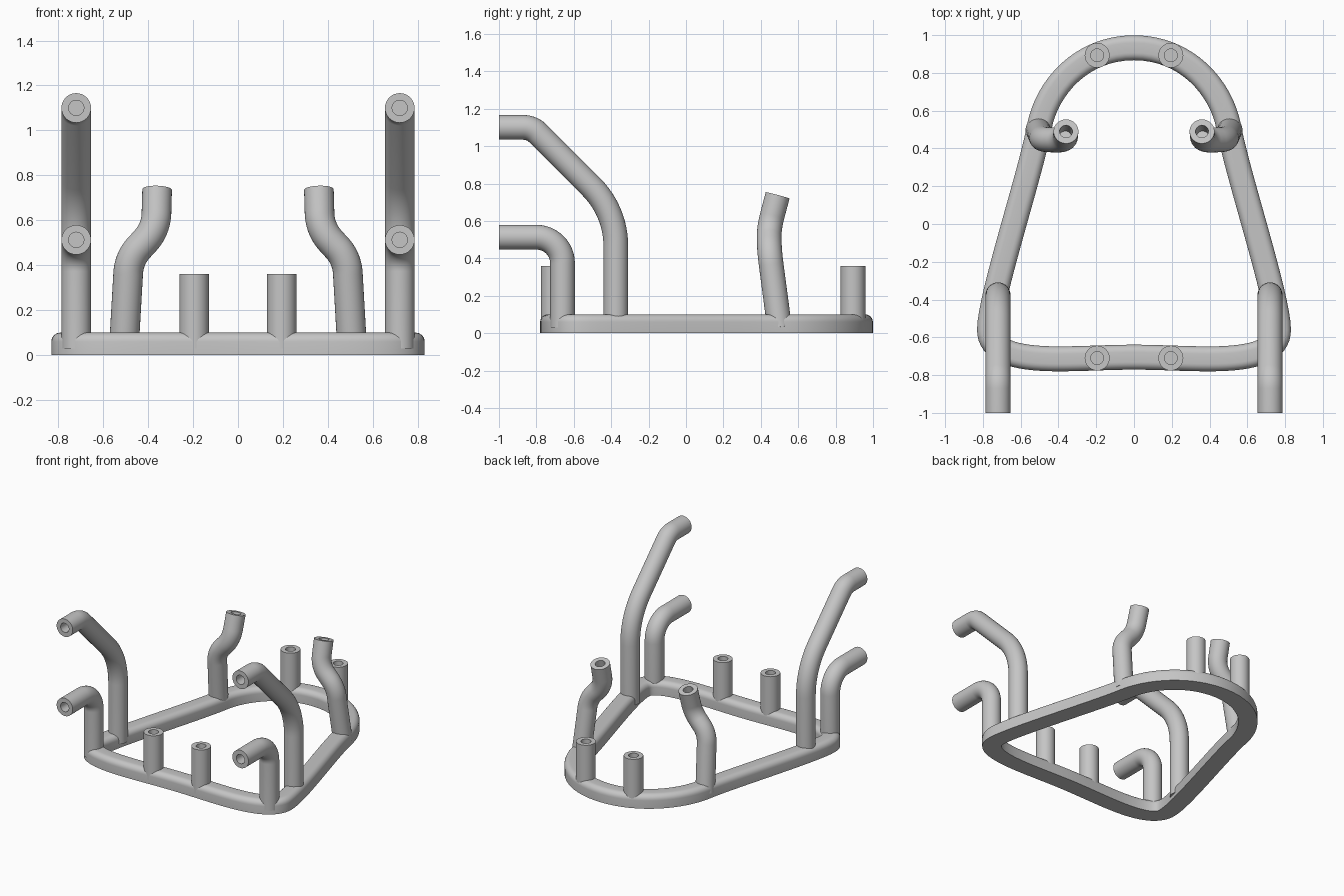
import bpy, bmesh, math
from mathutils import Vector
from mathutils.geometry import interpolate_bezier

cube = bpy.data.objects.get("Cube")
if cube:
    bpy.data.objects.remove(cube, do_unlink=True)

STEEL = bpy.data.materials.new("plain_grey_steel")
STEEL.use_nodes = True
GREY = (0.56, 0.56, 0.56, 1)
STEEL.diffuse_color = GREY
STEEL.node_tree.nodes["Principled BSDF"].inputs["Base Color"].default_value = GREY

TUBE_R, BORE_R, BORE_DEPTH, SIDES = 0.066, 0.034, 0.12, 32


def loft(name, rings, closed):
    """Skin a list of point rings; cap the ends unless the loft is closed."""
    bm = bmesh.new()
    loops = [[bm.verts.new(p) for p in ring] for ring in rings]
    n = len(loops[0])
    pairs = list(zip(loops, loops[1:]))
    if closed:
        pairs.append((loops[-1], loops[0]))
    for a, b in pairs:
        for i in range(n):
            j = (i + 1) % n
            bm.faces.new((a[i], a[j], b[j], b[i]))
    if not closed:
        bm.faces.new(loops[0][::-1])
        bm.faces.new(loops[-1])
    bmesh.ops.recalc_face_normals(bm, faces=bm.faces)
    mesh = bpy.data.meshes.new(name)
    bm.to_mesh(mesh)
    bm.free()
    mesh.materials.append(STEEL)
    obj = bpy.data.objects.new(name, mesh)
    bpy.context.collection.objects.link(obj)
    bpy.ops.object.select_all(action="DESELECT")
    obj.select_set(True)
    bpy.context.view_layer.objects.active = obj
    bpy.ops.object.shade_smooth_by_angle(angle=math.radians(35))
    return obj


def rounded_path(corners, radii, steps=12):
    """Polyline whose inner corners are replaced by arcs."""
    pts = [Vector(c) for c in corners]
    path = [pts[0]]
    for prev, cur, nxt, r in zip(pts, pts[1:], pts[2:], radii):
        u, v = (prev - cur).normalized(), (nxt - cur).normalized()
        half = u.angle(v) / 2
        centre = cur + (u + v).normalized() * r / math.sin(half)
        start = (cur + u * r / math.tan(half) - centre).normalized()
        end = (cur + v * r / math.tan(half) - centre).normalized()
        path += [centre + start.slerp(end, i / steps) * r for i in range(steps + 1)]
    return path + [pts[-1]]


def tube(name, corners, radii=()):
    """Round tube along a path, with a blind bore in its free end."""
    path = rounded_path(corners, radii)
    tangents = []
    for i in range(len(path)):
        a, b = path[max(i - 1, 0)], path[min(i + 1, len(path) - 1)]
        tangents.append((b - a).normalized())
    stations = [(p, t, TUBE_R) for p, t in zip(path, tangents)]
    end, t = path[-1], tangents[-1]
    stations += [(end, t, BORE_R), (end - t * BORE_DEPTH, t, BORE_R)]
    side = tangents[0].orthogonal().normalized()
    last, rings = tangents[0], []
    for p, t, r in stations:
        side = last.rotation_difference(t) @ side
        side = (side - t * side.dot(t)).normalized()
        up, last = t.cross(side), t
        angles = [math.tau * k / SIDES for k in range(SIDES)]
        rings.append([p + (side * math.cos(a) + up * math.sin(a)) * r for a in angles])
    return loft(name, rings, False)


# Base ring: right half as Bezier spans, mirrored, with a round-topped section
spans = [
    ((0, 0.933), (0.28, 0.933), (0.46, 0.72), (0.5, 0.52)),
    ((0.5, 0.52), (0.545, 0.27), (0.765, -0.39), (0.765, -0.56)),
    ((0.765, -0.56), (0.765, -0.665), (0.65, -0.714), (0.4, -0.714)),
    ((0.4, -0.714), (0.27, -0.714), (0.13, -0.705), (0, -0.705)),
]
half = []
for span in spans:
    half += interpolate_bezier(*[Vector((x, y, 0)) for x, y in span], 17)[:-1]
half.append(Vector((0, spans[-1][-1][1], 0)))
line = half + [Vector((-p.x, p.y, 0)) for p in half[-2:0:-1]]

WIDTH, HEIGHT, ROUND = 0.066, 0.1, 0.04
section = [(-WIDTH, 0), (WIDTH, 0)]
for cx, first in ((WIDTH - ROUND, 0), (ROUND - WIDTH, 90)):
    for k in range(7):
        a = math.radians(first + 15 * k)
        section.append((cx + ROUND * math.cos(a), HEIGHT - ROUND + ROUND * math.sin(a)))
rings = []
for i, p in enumerate(line):
    t = (line[(i + 1) % len(line)] - line[i - 1]).normalized()
    out = Vector((-t.y, t.x, 0))
    rings.append([p + out * o + Vector((0, 0, z)) for o, z in section])
loft("base_ring", rings, True)

# Uprights, in left and right pairs
for label, s in (("left", 1), ("right", -1)):
    for place, y in (("front", -0.71), ("back", 0.893)):
        tube(f"{place}_post_{label}", [(s * 0.195, y, 0.03), (s * 0.195, y, 0.36)])
    x = s * 0.72
    tube(f"low_elbow_tube_{label}",
         [(x, -0.66, 0.03), (x, -0.66, 0.513), (x, -1, 0.513)], [0.14])
    tube(f"high_bent_tube_{label}",
         [(x, -0.375, 0.03), (x, -0.375, 0.651), (x, -0.824, 1.1), (x, -1, 1.1)],
         [0.45, 0.11])
    tube(f"offset_tube_{label}",
         [(s * 0.508, 0.5, 0.03), (s * 0.485, 0.447, 0.43),
          (s * 0.365, 0.443, 0.56), (s * 0.36, 0.49, 0.737)], [0.18, 0.18])
